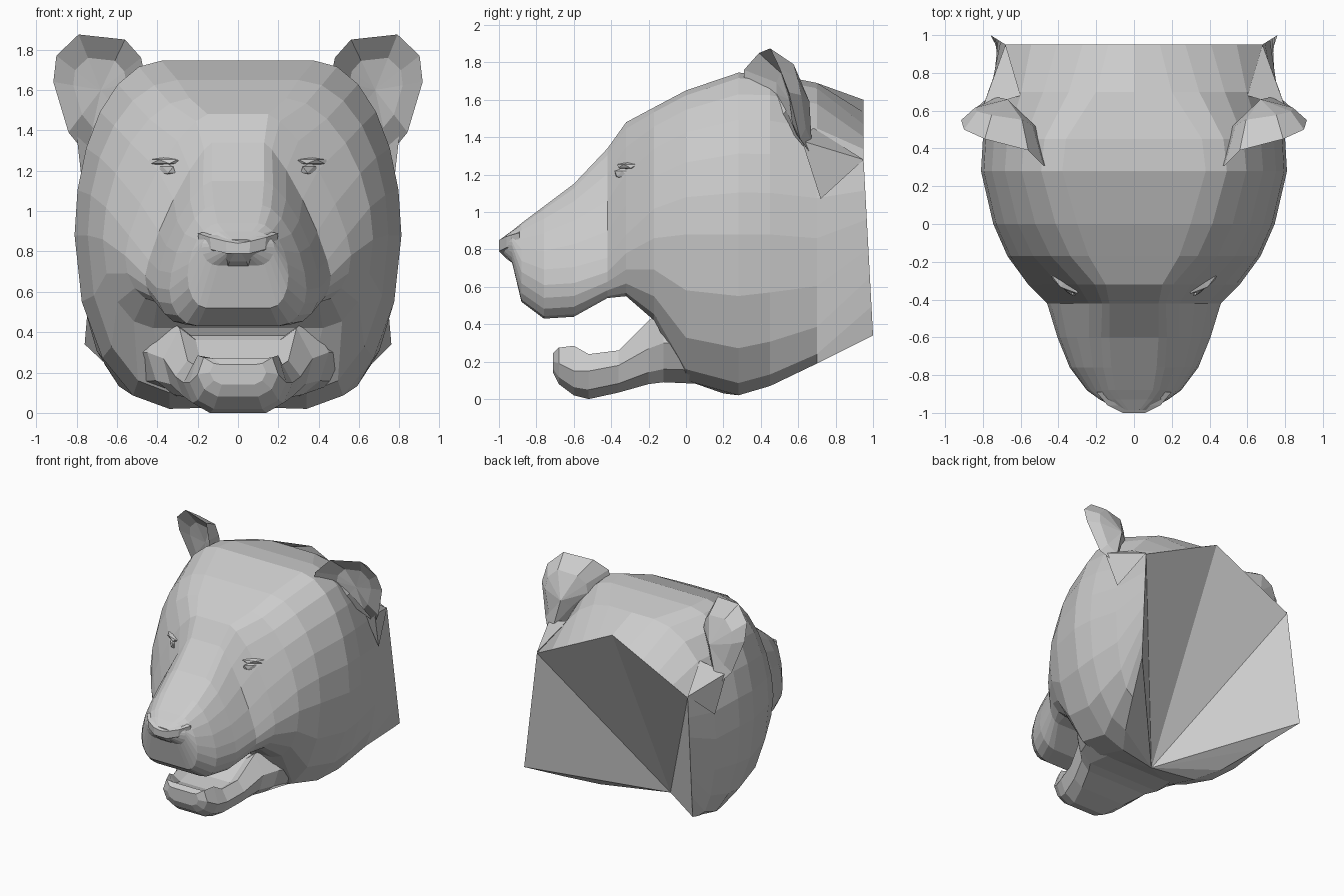
import bpy, bmesh
from math import sin, cos, pi
from mathutils import Vector

if "Cube" in bpy.data.objects:
    bpy.data.objects.remove(bpy.data.objects["Cube"])


def finish(name, bm):
    bmesh.ops.remove_doubles(bm, verts=bm.verts, dist=0.0005)
    bmesh.ops.recalc_face_normals(bm, faces=bm.faces)
    me = bpy.data.meshes.new(name)
    bm.to_mesh(me)
    bm.free()
    ob = bpy.data.objects.new(name, me)
    bpy.context.collection.objects.link(ob)
    return ob


def loft(bm, halves):
    """Skin half sections [(x, y, z)...] running top centre -> bottom, mirrored in x."""
    rings = []
    for half in halves:
        pts = [(-x, y, z) for x, y, z in reversed(half[1:])] + list(half)
        rings.append([bm.verts.new(p) for p in pts])
    for a, b in zip(rings, rings[1:]):
        for i in range(len(a) - 1):
            bm.faces.new((a[i], a[i + 1], b[i + 1], b[i]))
    return rings


def close_bottom(bm, rings):
    for a, b in zip(rings, rings[1:]):
        bm.faces.new((a[-1], a[0], b[0], b[-1]))


# Head: y, top z, flat top half width, half width, its z, bottom half width, bottom z, top roundness
stations = [
    (-0.985, 0.86, 0.03, 0.08, 0.83, 0.04, 0.79, 1.0),
    (-0.93, 0.90, 0.07, 0.18, 0.82, 0.10, 0.73, 1.0),
    (-0.88, 0.94, 0.10, 0.25, 0.68, 0.16, 0.52, 1.1),
    (-0.76, 1.03, 0.12, 0.34, 0.61, 0.20, 0.43, 1.2),
    (-0.60, 1.15, 0.13, 0.405, 0.62, 0.27, 0.44, 1.35),
    (-0.42, 1.34, 0.13, 0.46, 0.68, 0.38, 0.54, 1.6),
    (-0.32, 1.48, 0.15, 0.56, 0.78, 0.40, 0.55, 1.45),
    (-0.17, 1.56, 0.24, 0.67, 0.86, 0.42, 0.42, 1.1),
    (0.00, 1.65, 0.30, 0.745, 0.88, 0.34, 0.10, 1.0),
    (0.28, 1.745, 0.38, 0.81, 0.88, 0.34, 0.02, 1.0),
    (0.45, 1.74, 0.36, 0.80, 0.88, 0.46, 0.07, 1.0),
    (0.70, 1.69, 0.20, 0.76, 0.86, 0.60, 0.19, 1.0),
]
NT, NB = 6, 4


def head_half(y, top, tx, w, zm, rx, bot, e):
    out = [(0, y, top)]
    for i in range(NT + 1):
        t = pi / 2 * i / NT
        out.append((tx + (w - tx) * sin(t) ** e, y, zm + (top - zm) * max(cos(t), 0) ** e))
    for i in range(1, NB + 1):
        t = pi / 2 * i / NB
        out.append((rx + (w - rx) * cos(t), y, zm + (bot - zm) * sin(t)))
    return out


# Angular rear edge: apex, shoulder corner, rear lower corner
apex, shoulder, corner = Vector((0, 0.95, 1.6)), Vector((0.68, 0.95, 1.27)), Vector((0.76, 1.0, 0.34))
rear = [apex.lerp(shoulder, i / 5) for i in range(5)]
rear += [shoulder.lerp(corner, i / 6) for i in range(7)]

bm = bmesh.new()
rings = loft(bm, [head_half(*s) for s in stations] + [[tuple(p) for p in rear]])
close_bottom(bm, rings[:9])
bm.faces.new(rings[0])
# Neck cut: faces folding from the rear edge down to one throat point
last = rings[-1]
throat = bm.verts.new((0, 0.20, 0.03))
for a, b in zip(last, last[1:]):
    bm.faces.new((a, b, throat))
for end in (0, -1):
    for a, b in zip(rings[8:], rings[9:]):
        bm.faces.new((a[end], b[end], throat))
bm.faces.new((rings[8][0], rings[8][-1], throat))
finish("head", bm)

# Lower jaw scoop: y, trough z, rim x, rim z, half width, its z, bottom half width, bottom z
jaw = [
    (0.10, 0.42, 0.42, 0.48, 0.60, 0.30, 0.30, 0.08),
    (-0.12, 0.40, 0.35, 0.48, 0.45, 0.30, 0.32, 0.09),
    (-0.20, 0.36, 0.29, 0.42, 0.37, 0.27, 0.27, 0.08),
    (-0.36, 0.22, 0.25, 0.26, 0.31, 0.18, 0.20, 0.035),
    (-0.52, 0.20, 0.22, 0.24, 0.27, 0.15, 0.14, 0.0),
    (-0.60, 0.22, 0.20, 0.285, 0.24, 0.15, 0.12, 0.02),
    (-0.68, 0.27, 0.17, 0.275, 0.20, 0.19, 0.10, 0.08),
    (-0.71, 0.24, 0.12, 0.245, 0.14, 0.20, 0.08, 0.14),
]
bm = bmesh.new()
jr = loft(bm, [[(0, y, tr), (rim * 0.72, y, tr), (rim, y, top), (w, y, zm),
                ((w * 2 + rx) / 3, y, (zm + 2 * bot) / 3), (rx, y, bot)]
               for y, tr, rim, top, w, zm, rx, bot in jaw])
close_bottom(bm, jr)
for r in (jr[0], jr[-1]):
    bm.faces.new(r)
finish("lower_jaw", bm)

# Nose pad with overhanging wings
nose = [(-1.0, 0.84, 0.06, 0.85, 0.79), (-0.96, 0.875, 0.14, 0.87, 0.75),
        (-0.89, 0.92, 0.20, 0.89, 0.70)]
bm = bmesh.new()
nr = loft(bm, [[(0, y, top), (x, y, wing), (x * 0.95, y, wing - 0.06), (x * 0.3, y, bot)]
               for y, top, x, wing, bot in nose])
close_bottom(bm, nr)
for r in (nr[0], nr[-1]):
    bm.faces.new(r)
finish("nose", bm)

# Ears: rim loop, cupped front and rounded back
rim = [(0.46, 0.31, 1.66), (0.48, 0.31, 1.76), (0.56, 0.39, 1.85), (0.79, 0.45, 1.875),
       (0.90, 0.50, 1.77), (0.915, 0.55, 1.64), (0.84, 0.61, 1.39), (0.75, 0.69, 1.28),
       (0.60, 0.50, 1.50)]
for side, label in ((1, "right"), (-1, "left")):
    bm = bmesh.new()
    edge = [bm.verts.new((side * x, y, z)) for x, y, z in rim]
    n = len(edge)
    for cx, cy, cz, k in ((0.68, 0.55, 1.60, 0.42), (0.67, 0.66, 1.59, 0.3)):
        inner = [bm.verts.new((side * (x + (cx - x) * k), y + (cy - y) * (k + 0.3),
                               z + (cz - z) * k)) for x, y, z in rim]
        tip = bm.verts.new((side * cx, cy, cz))
        for i in range(n):
            j = (i + 1) % n
            bm.faces.new((edge[i], edge[j], inner[j], inner[i]))
            bm.faces.new((inner[i], inner[j], tip))
    finish(label + "_ear", bm)

    # Skin fold from the ear root back to the neck edge
    bm = bmesh.new()
    fold = [bm.verts.new((side * x, y, z)) for x, y, z in (
        (0.80, 0.62, 1.38), (0.68, 0.95, 1.28), (0.765, 0.72, 1.07), (0.60, 0.68, 1.45))]
    for a, b, c in ((0, 1, 2), (0, 3, 1), (0, 2, 3), (1, 3, 2)):
        bm.faces.new((fold[a], fold[b], fold[c]))
    finish(label + "_ear_fold", bm)

    # Eye with a thin lid over it
    for part, loc, size in (("eye", (0.36, -0.33, 1.205), (0.055, 0.03, 0.035)),
                            ("eyelid", (0.365, -0.305, 1.245), (0.09, 0.05, 0.022))):
        bm = bmesh.new()
        bmesh.ops.create_icosphere(bm, subdivisions=1, radius=1)
        for v in bm.verts:
            v.co = (side * (loc[0] + v.co.x * size[0]),
                    loc[1] + v.co.y * size[1] + v.co.x * 0.05, loc[2] + v.co.z * size[2])
        finish(label + "_" + part, bm)
